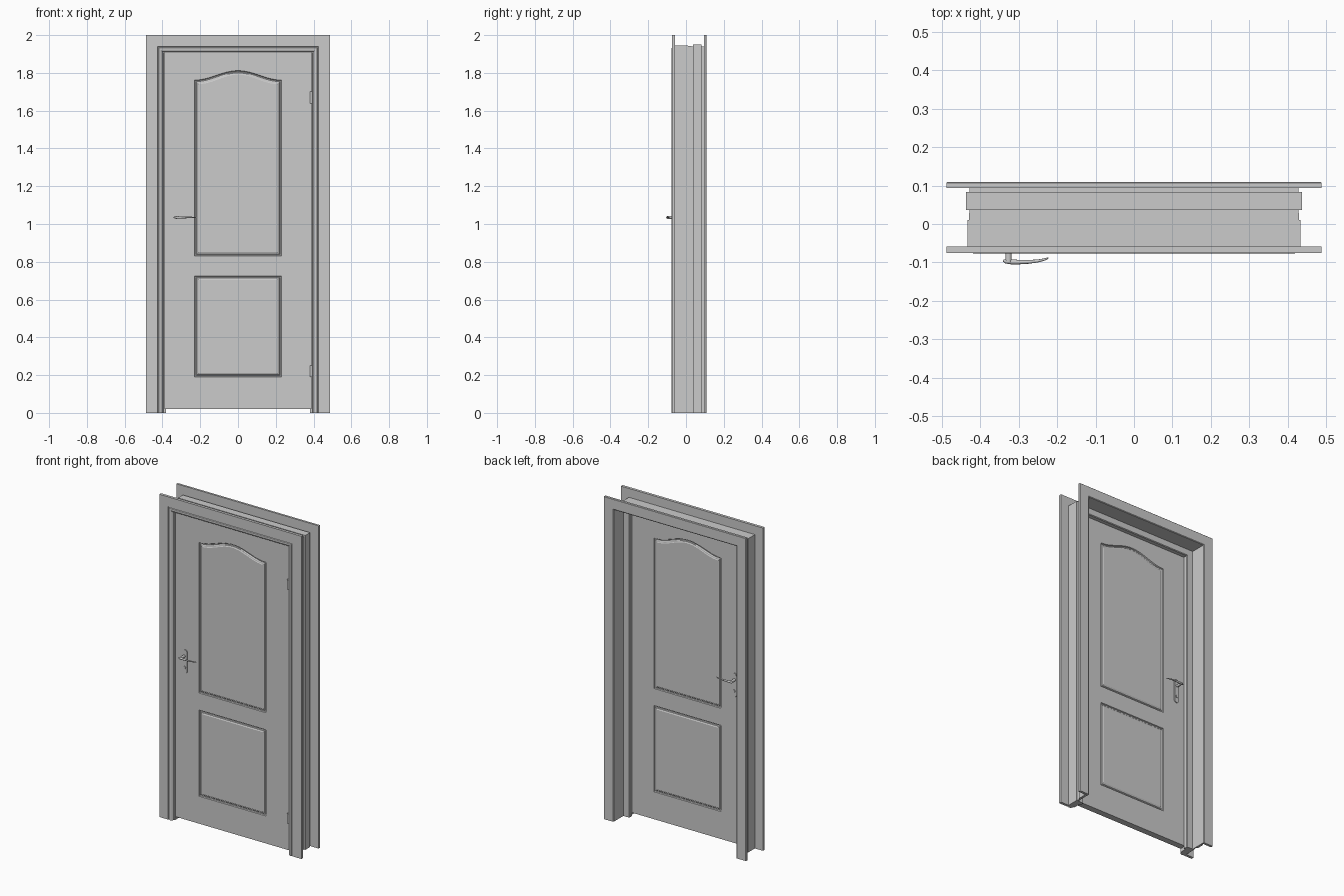
import bpy, bmesh, math
from mathutils import Vector, Matrix

if "Cube" in bpy.data.objects:
    bpy.data.objects.remove(bpy.data.objects["Cube"])

HALF_W, TOP = 0.487, 2.0
DOOR_F, DOOR_B = -0.055, -0.016      # door leaf front / back planes


def finish(name, bm, smooth=None):
    bmesh.ops.recalc_face_normals(bm, faces=bm.faces)
    me = bpy.data.meshes.new(name)
    bm.to_mesh(me)
    bm.free()
    ob = bpy.data.objects.new(name, me)
    bpy.context.collection.objects.link(ob)
    if smooth:
        bpy.ops.object.select_all(action='DESELECT')
        ob.select_set(True)
        bpy.context.view_layer.objects.active = ob
        bpy.ops.object.shade_smooth_by_angle(angle=math.radians(smooth))
    return ob


def surround(name, profile):
    """Sweep a closed (inset, y) profile up, across and down with mitred corners."""
    bm = bmesh.new()
    rings = [[], [], [], []]
    for d, y in profile:
        x, z = HALF_W - d, TOP - d
        for ring, co in zip(rings, ((-x, y, 0), (-x, y, z), (x, y, z), (x, y, 0))):
            ring.append(bm.verts.new(co))
    n = len(profile)
    for a, b in zip(rings, rings[1:]):
        for i in range(n):
            j = (i + 1) % n
            bm.faces.new((a[i], a[j], b[j], b[i]))
    bm.faces.new(rings[0])
    bm.faces.new(rings[3])
    return finish(name, bm)


def panel_loop(w, z0, z1, arch, t):
    """Panel outline inset by t, with an ogee top when arch > 0."""
    w, z0, z1 = w - t, z0 + t, z1 - t
    pts = [(-w, z0), (w, z0)]
    n = 24 if arch else 1
    for i in range(n + 1):
        u = 1 - 2 * i / n
        pts.append((u * w, z1 + arch * 0.5 * (1 + math.cos(math.pi * u))))
    return pts


def ring_edges(bm, verts):
    return [bm.edges.new((verts[i], verts[(i + 1) % len(verts)])) for i in range(len(verts))]


# Frame: front architrave with inner bead
surround("front_architrave", [(0, -0.075), (0.061, -0.075), (0.063, -0.071), (0.066, -0.071),
                              (0.069, -0.076), (0.075, -0.077), (0.083, -0.074), (0.088, -0.068),
                              (0.090, -0.058), (0, -0.058)])
# Frame: rebated jamb with door stop
surround("front_jamb", [(0.055, -0.058), (0.096, -0.058), (0.096, -0.016), (0.107, -0.016),
                        (0.107, 0.008), (0.103, 0.012), (0.066, 0.012), (0.066, 0.028),
                        (0.058, 0.028), (0.058, 0.011), (0.055, 0.011)])
# Frame: adjustable back lining with tongue into the jamb
surround("back_lining", [(0.060, 0.020), (0.066, 0.020), (0.066, 0.100), (0.060, 0.100),
                         (0.060, 0.083), (0.051, 0.083), (0.051, 0.036), (0.060, 0.036)])
surround("back_architrave", [(0, 0.094), (0, 0.107), (0.002, 0.109), (0.062, 0.109),
                             (0.066, 0.106), (0.066, 0.094)])

# Door leaf with moulded panels on both faces
PANELS = [(0.23, 0.83, 1.762, 0.05), (0.23, 0.19, 0.725, 0)]
GROOVE = [(0, 0), (0.003, 0.006), (0.008, 0.007), (0.012, 0.003), (0.018, 0.002), (0.021, 0)]
RECT = [(-0.389, 0.02), (0.389, 0.02), (0.389, 1.906), (-0.389, 1.906)]
bm = bmesh.new()
outer = []
for y, s in ((DOOR_F, 1), (DOOR_B, -1)):
    rect = [bm.verts.new((x, y, z)) for x, z in RECT]
    outer.append(rect)
    edges = ring_edges(bm, rect)
    for p in PANELS:
        loops = [[bm.verts.new((x, y + s * depth, z)) for x, z in panel_loop(*p, t)]
                 for t, depth in GROOVE]
        edges += ring_edges(bm, loops[0])
        for a, b in zip(loops, loops[1:]):
            for i in range(len(a)):
                j = (i + 1) % len(a)
                bm.faces.new((a[i], a[j], b[j], b[i]))
        bm.faces.new(loops[-1])
    bmesh.ops.triangle_fill(bm, use_beauty=True, edges=edges, normal=Vector((0, -s, 0)))
for i in range(4):
    j = (i + 1) % 4
    bm.faces.new((outer[0][i], outer[0][j], outer[1][j], outer[1][i]))
finish("door_leaf", bm)


def cylinder(name, loc, r, length, axis):
    bm = bmesh.new()
    turn = Matrix.Rotation(math.pi / 2 if axis == 'Y' else 0, 4, 'X')
    bmesh.ops.create_cone(bm, cap_ends=True, segments=20, radius1=r, radius2=r, depth=length,
                          matrix=Matrix.Translation(loc) @ turn)
    return finish(name, bm, 40)


def handle(side, y0, s):
    """Lever set on the door plane y0, projecting in direction s."""
    # Backplate with rounded ends
    bm = bmesh.new()
    r, cx, ztop, zbot = 0.015, -0.323, 1.060, 0.942
    pts = [(cx + r * math.cos(a), ztop + r * math.sin(a))
           for a in (math.pi * i / 10 for i in range(11))]
    pts += [(cx + r * math.cos(a), zbot + r * math.sin(a))
            for a in (math.pi + math.pi * i / 10 for i in range(11))]
    face = bm.faces.new([bm.verts.new((x, y0, z)) for x, z in pts])
    ext = bmesh.ops.extrude_face_region(bm, geom=[face], use_keep_orig=True)
    bmesh.ops.translate(bm, vec=(0, s * 0.006, 0),
                        verts=[v for v in ext['geom'] if isinstance(v, bmesh.types.BMVert)])
    finish(side + "_handle_plate", bm, 40)
    # Neck and lock cylinder
    cylinder(side + "_handle_neck", (cx - 0.003, y0 + s * 0.022, 1.035), 0.008, 0.044, 'Y')
    cylinder(side + "_lock_cylinder", (cx, y0 + s * 0.005, 0.965), 0.008, 0.012, 'Y')
    # Curved tapering lever
    cu = bpy.data.curves.new(side + "_lever", 'CURVE')
    cu.dimensions = '3D'
    cu.bevel_depth, cu.bevel_resolution, cu.use_fill_caps = 0.0065, 3, True
    path = [(-0.340, 0.040, 0.4), (-0.333, 0.042, 0.85), (-0.318, 0.0435, 1), (-0.300, 0.044, 0.9),
            (-0.275, 0.0435, 0.75), (-0.250, 0.041, 0.6), (-0.232, 0.037, 0.45), (-0.222, 0.033, 0.25)]
    sp = cu.splines.new('POLY')
    sp.points.add(len(path) - 1)
    for p, (x, d, rad) in zip(sp.points, path):
        p.co = (x, y0 + s * d, 1.035, 1)
        p.radius = rad
    sp.use_smooth = True
    bpy.context.collection.objects.link(bpy.data.objects.new(side + "_lever", cu))


handle("front", DOOR_F, -1)
handle("back", DOOR_B, 1)

# Hinges on the right edge
for label, z in (("upper", 1.67), ("lower", 0.22)):
    cylinder(label + "_hinge", (0.387, -0.060, z), 0.007, 0.062, 'Z')
